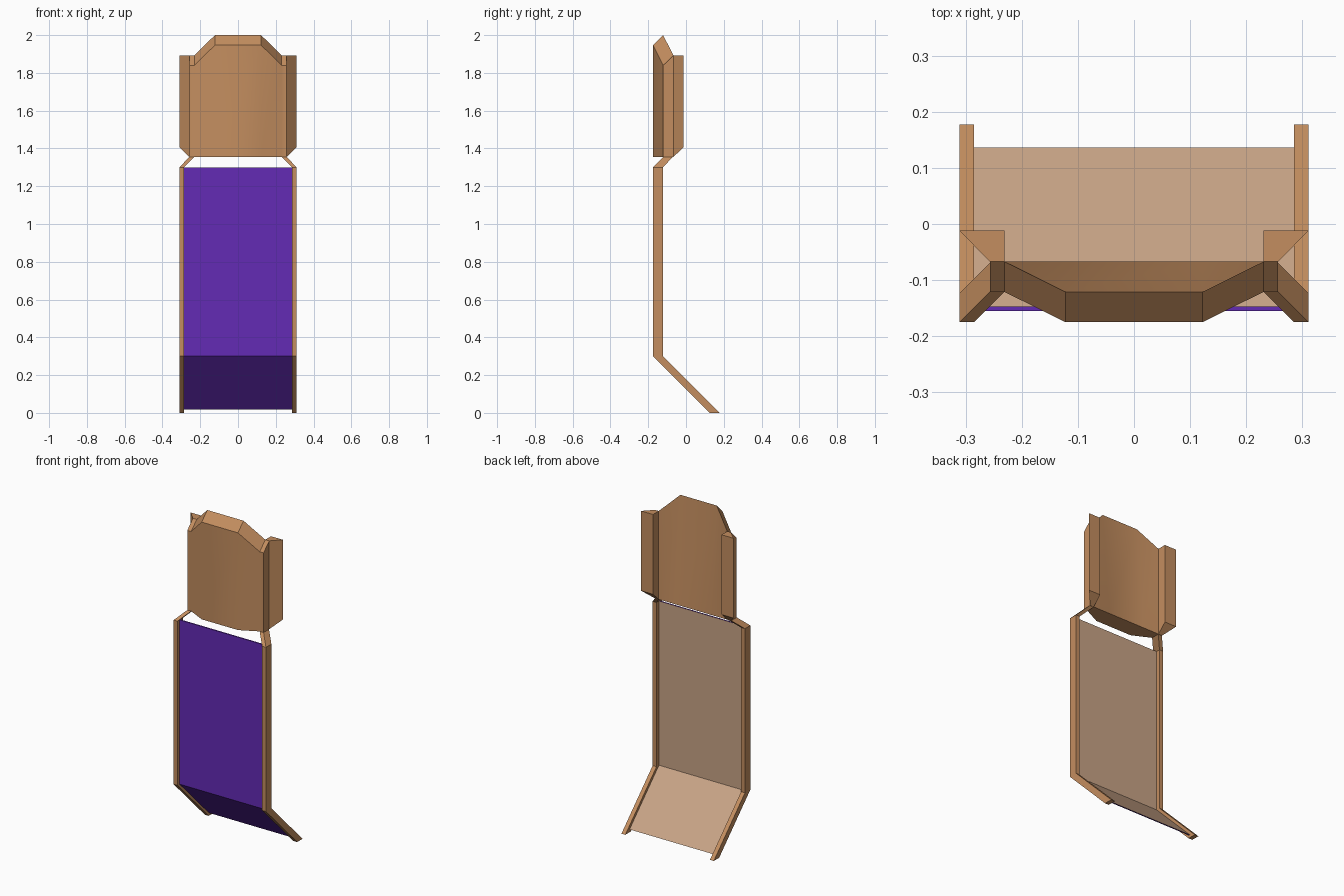
import bpy, bmesh, math

if "Cube" in bpy.data.objects:
    bpy.data.objects.remove(bpy.data.objects["Cube"])


def material(name, rgb):
    m = bpy.data.materials.new(name)
    m.diffuse_color = (*rgb, 1)
    m.use_nodes = True
    m.node_tree.nodes["Principled BSDF"].inputs["Base Color"].default_value = m.diffuse_color
    return m


wood = material("wood", (0.55, 0.27, 0.115))
purple = material("purple_cloth", (0.125, 0.024, 0.46))
lining = material("tan_lining", (0.58, 0.37, 0.24))


def loft(name, rings, mats, back_edge=None):
    """Skin a row of four-point rings and cap both ends."""
    bm = bmesh.new()
    rows = [[bm.verts.new(p) for p in ring] for ring in rings]
    for a, b in zip(rows, rows[1:]):
        for i in range(4):
            j = (i + 1) % 4
            f = bm.faces.new((a[i], a[j], b[j], b[i]))
            if i == back_edge:
                f.material_index = 1
    bm.faces.new(rows[0])
    bm.faces.new(rows[-1])
    bmesh.ops.recalc_face_normals(bm, faces=bm.faces)
    mesh = bpy.data.meshes.new(name)
    bm.to_mesh(mesh)
    bm.free()
    for m in mats:
        mesh.materials.append(m)
    ob = bpy.data.objects.new(name, mesh)
    bpy.context.collection.objects.link(ob)
    return ob


def mirror_x(ob):
    ob.modifiers.new("mirror", 'MIRROR').use_axis[0] = True


# Side rail: slanted foot, upright post, inward neck (x inner, x outer, y front, z)
path = [(0.285, 0.311, 0.125, 0), (0.285, 0.311, -0.175, 0.3),
        (0.285, 0.311, -0.175, 1.3), (0.231, 0.257, -0.121, 1.355)]
mirror_x(loft("side_rail", [[(xi, y, z), (xo, y, z), (xo, y + 0.052, z), (xi, y + 0.052, z)]
                            for xi, xo, y, z in path], [wood]))

# Cloth sheet: purple front, tan back
W, T = 0.285, 0.008
loft("cloth_sheet", [[(-W, y, z), (W, y, z), (W, y + T, z), (-W, y + T, z)]
                     for y, z in [(0.128, 0.017), (-0.155, 0.3), (-0.155, 1.3)]],
     [purple, lining], back_edge=2)

# Bulging headboard, cut into vertical sections (x, front y, back top y, front top z)
half = [(0.257, -0.121, -0.067, 1.84), (0.231, -0.121, -0.067, 1.84),
        (0.122, -0.175, -0.121, 1.947)]
sections = [(-x, *r) for x, *r in half] + half[::-1]
board = loft("headboard", [[(x, yf, 1.355), (x, yf, zt), (x, yb, zt + 0.053), (x, -0.067, 1.355)]
                           for x, yf, yb, zt in sections], [wood])
bpy.context.view_layer.objects.active = board
board.select_set(True)
bpy.ops.object.shade_smooth_by_angle(angle=math.radians(30))

# Flared side wing with sloping underside
outline = [(0.231, -0.067), (0.257, -0.067), (0.311, -0.012), (0.231, -0.012)]
mirror_x(loft("side_wing", [[(x, y, 1.355 if y < -0.05 else 1.407) for x, y in outline],
                            [(x, y, 1.893) for x, y in outline]], [wood]))
